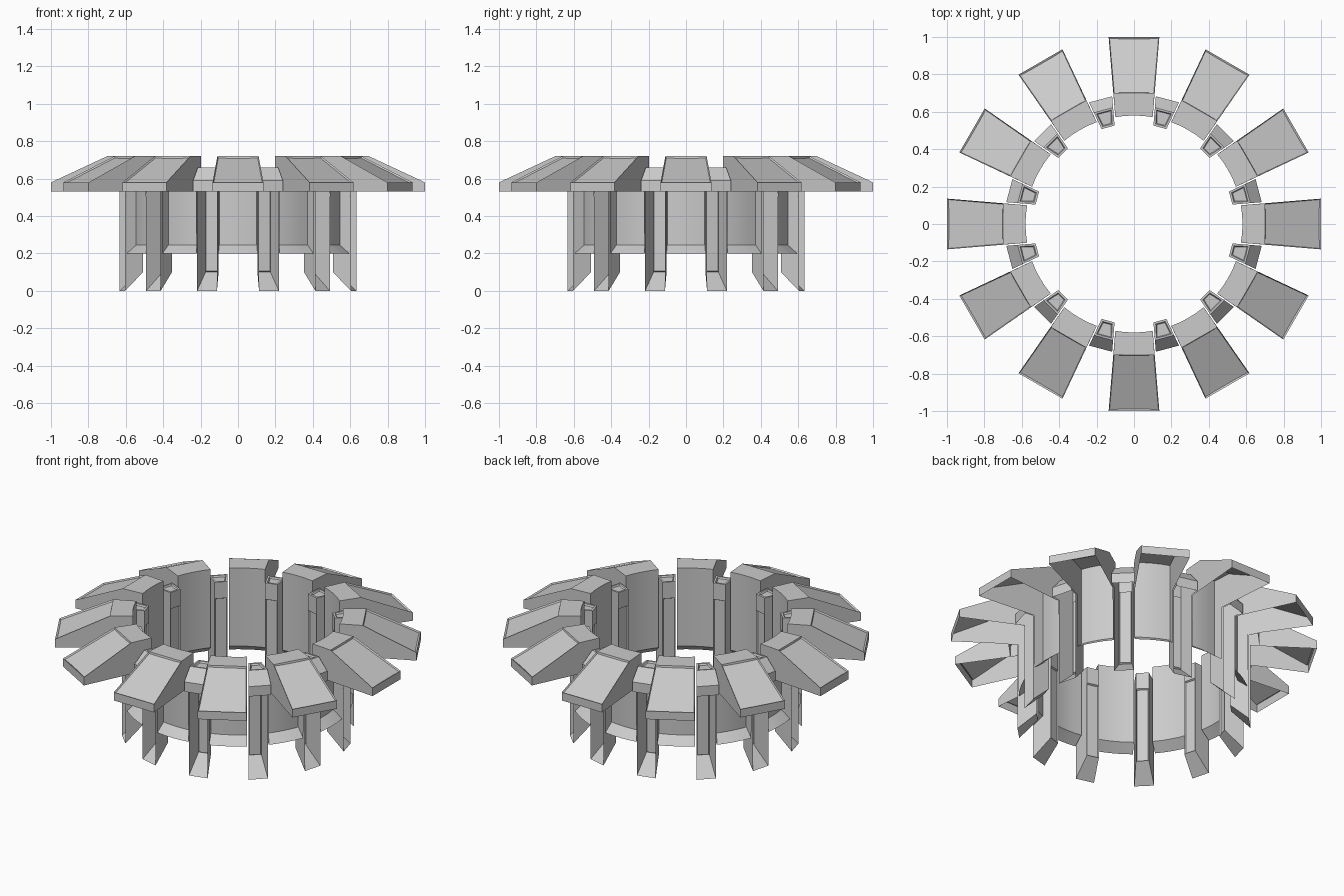
import bpy
import bmesh
from math import radians, sqrt
from mathutils import Matrix

cube = bpy.data.objects.get("Cube")
if cube:
    bpy.data.objects.remove(cube)

grey = bpy.data.materials.new("stone_grey")
grey.use_nodes = True
COLOUR = (0.6, 0.6, 0.6, 1)
grey.diffuse_color = COLOUR
grey.node_tree.nodes["Principled BSDF"].inputs["Base Color"].default_value = COLOUR


def lofted_shell(name, profile, back_corner, width, steps, curved, insets):
    """Open-backed shell: a (radius, height) profile swept across a tapering width.
    The first `curved` rows follow an arc; insets maps a profile segment to its margin."""
    bm = bmesh.new()
    rows = []
    for i, (r, z) in enumerate(profile):
        half = width(r)
        row = []
        for k in range(steps + 1):
            t = half * (2 * k / steps - 1)
            x = sqrt(r * r - t * t) if i < curved else r
            row.append(bm.verts.new((x, t, z)))
        rows.append(row)
    panels = []
    for i, (a, b) in enumerate(zip(rows, rows[1:])):
        if i < curved:
            for k in range(steps):
                bm.faces.new((a[k], b[k], b[k + 1], a[k + 1]))
        else:
            face = bm.faces.new(b + a[::-1])
            if i in insets:
                panels.append((face, insets[i]))
        if i < curved and i in insets and steps == 1:
            bm.faces.ensure_lookup_table()
            panels.append((bm.faces[-1], insets[i]))
    # flat side walls
    r, z = back_corner
    for side in (-1, 1):
        corner = bm.verts.new((r, side * width(r), z))
        outline = [row[0 if side < 0 else -1] for row in rows] + [corner]
        bm.faces.new(outline if side > 0 else outline[::-1])
    # recessed panels with a small bevelled step
    for face, margin in panels:
        bmesh.ops.inset_individual(bm, faces=[face], thickness=margin)
        bmesh.ops.inset_individual(bm, faces=[face], thickness=0.007, depth=-0.009)
    bm.normal_update()
    mesh = bpy.data.meshes.new(name)
    bm.to_mesh(mesh)
    bm.free()
    mesh.materials.append(grey)
    return mesh


def ring(name, mesh, start):
    """Place twelve linked copies around the centre."""
    for k in range(12):
        obj = bpy.data.objects.new(f"{name}_{k + 1}", mesh)
        bpy.context.collection.objects.link(obj)
        obj.matrix_world = Matrix.Rotation(radians(start + 30 * k), 4, "Z")
        if k == 0:
            bpy.ops.object.select_all(action="DESELECT")
            obj.select_set(True)
            bpy.context.view_layer.objects.active = obj
            bpy.ops.object.shade_smooth_by_angle(angle=radians(20))


# wall panels with overhanging hoods
hood = lofted_shell(
    "hooded_panel",
    [(0.635, 0.2), (0.58, 0.245), (0.58, 0.72), (0.70, 0.72), (1.0, 0.58), (1.0, 0.53)],
    (0.63, 0.53),
    lambda r: 0.10 + (r - 0.58) * 0.085,
    steps=4, curved=3, insets={3: 0.028})
ring("hooded_panel", hood, 0)

# narrow posts between the panels
post = lofted_shell(
    "post",
    [(0.64, 0.0), (0.535, 0.10), (0.535, 0.56), (0.535, 0.66), (0.63, 0.66),
     (0.69, 0.59), (0.69, 0.53)],
    (0.64, 0.53),
    lambda r: 0.036 + (r - 0.535) * 0.18,
    steps=1, curved=0, insets={1: 0.017, 3: 0.015})
ring("post", post, 15)
